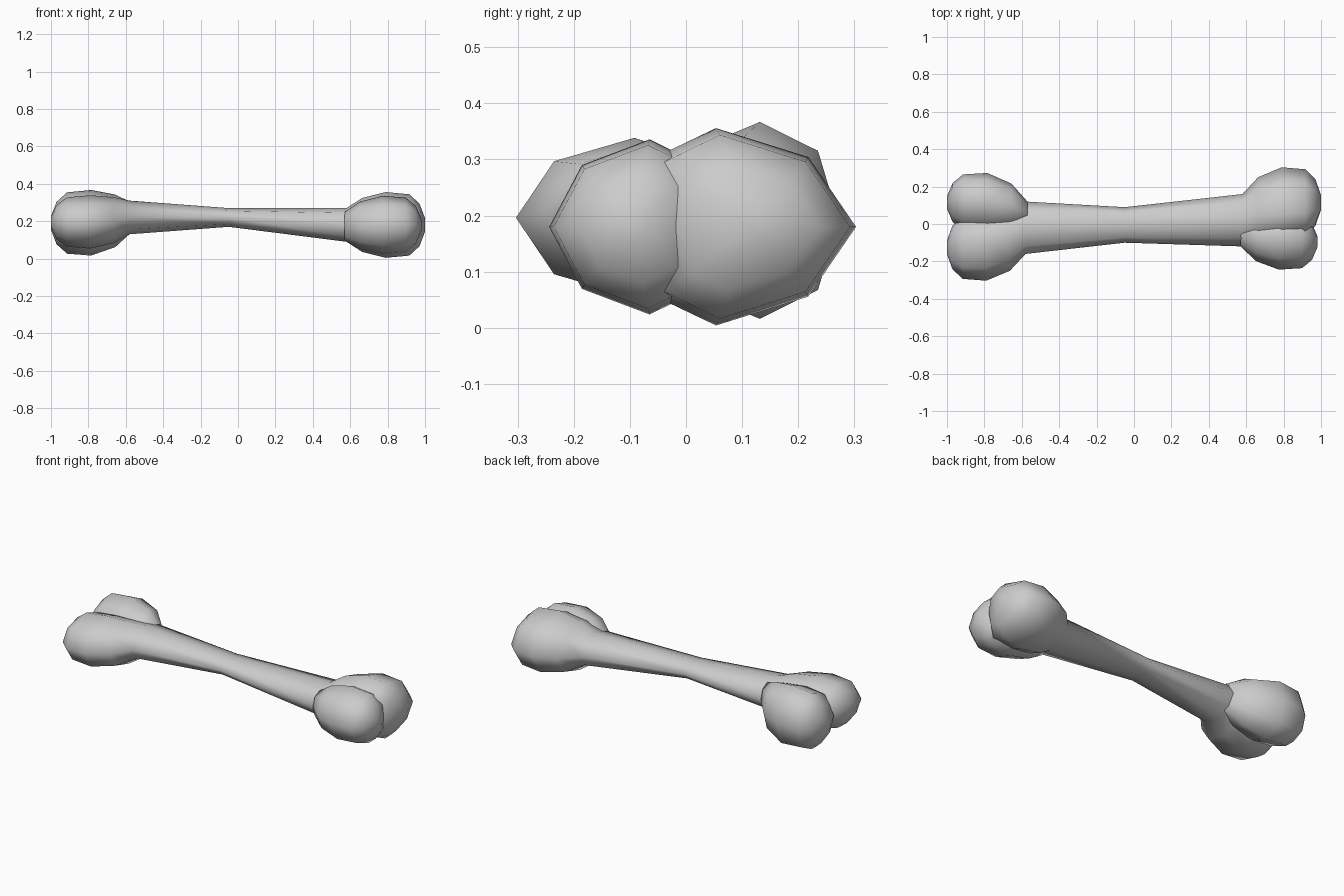
import bpy
import bmesh
from math import cos, sin, pi, sqrt

default = bpy.data.objects.get("Cube")
if default:
    bpy.data.objects.remove(default, do_unlink=True)

BONE_GREY = (0.6, 0.6, 0.6, 1)
grey = bpy.data.materials.new("bone grey")
grey.use_nodes = True
grey.diffuse_color = BONE_GREY
grey.node_tree.nodes["Principled BSDF"].inputs["Base Color"].default_value = BONE_GREY

SIDES = 8


def blend(start, end, amount):
    return start + (end - start) * amount


def section(x, y_range, z_range, lean=0):
    """Oval cross-section facing along x; lean moves its top and bottom sideways."""
    points = []
    for side in range(SIDES):
        angle = 2 * pi * side / SIDES
        y = blend(*y_range, (1 + cos(angle)) / 2) + lean * sin(angle) ** 2
        z = blend(*z_range, (1 + sin(angle)) / 2)
        points.append((x, y, z))
    return points


def shrink(limits, swell):
    """Narrow a range about its middle."""
    middle = sum(limits) / 2
    return [blend(middle, limit, swell) for limit in limits]


def knob_sections(neck, tip_x, y_range, z_range, lean=0):
    """Swell from the neck to the full ranges, then round off to a blunt tip."""
    neck_x, neck_y, neck_z = neck
    widest = 0.55
    sections = []
    for along in (0, 0.2, 0.5, 0.8, 0.93, 1):
        ease = sqrt(min(along / widest, 1))
        past = max(along - widest, 0) / (1 - widest)
        swell = max(sqrt(1 - past ** 3), 0.2)
        y_limits = [blend(a, b, ease) for a, b in zip(neck_y, y_range)]
        z_limits = [blend(a, b, ease) for a, b in zip(neck_z, z_range)]
        sections.append(section(blend(neck_x, tip_x, along), shrink(y_limits, swell),
                                shrink(z_limits, swell), lean * ease * swell))
    return sections


def build_loft(name, sections):
    """Skin the sections, cap both ends and make a smooth object."""
    bm = bmesh.new()
    rings = [[bm.verts.new(point) for point in points] for points in sections]
    for ring, following in zip(rings, rings[1:]):
        for side in range(SIDES):
            bm.faces.new((ring[side - 1], ring[side], following[side], following[side - 1]))
    for cap in (rings[0], rings[-1]):
        bm.faces.new(cap)
    bmesh.ops.recalc_face_normals(bm, faces=bm.faces)
    for face in bm.faces:
        face.smooth = True
    mesh = bpy.data.meshes.new(name)
    bm.to_mesh(mesh)
    bm.free()
    mesh.materials.append(grey)
    bpy.context.collection.objects.link(bpy.data.objects.new(name, mesh))


# Shaft running on into one broad knob at each end
left_neck = (0.58, (-0.12, 0.16), (0.09, 0.27))
right_neck = (-0.58, (-0.16, 0.12), (0.13, 0.31))
left_main = knob_sections(left_neck, tip_x=1, y_range=(-0.08, 0.31),
                          z_range=(0, 0.36), lean=-0.06)
right_main = knob_sections(right_neck, tip_x=-1, y_range=(-0.31, 0.06),
                           z_range=(0.05, 0.34), lean=0.03)
waist = section(-0.05, (-0.1, 0.09), (0.17, 0.27))
build_loft("shaft_with_main_knobs", right_main[::-1] + [waist] + left_main)

# Second knob beside the main one at each end
left_side_neck = (0.57, (-0.12, 0), (0.1, 0.25))
build_loft("left_front_knob",
           knob_sections(left_side_neck, tip_x=0.98, y_range=(-0.25, 0.06),
                         z_range=(0.02, 0.34), lean=0.03))
right_side_neck = (-0.57, (0, 0.12), (0.14, 0.3))
build_loft("right_back_knob",
           knob_sections(right_side_neck, tip_x=-1, y_range=(-0.05, 0.28),
                         z_range=(0.01, 0.37), lean=0.02))
